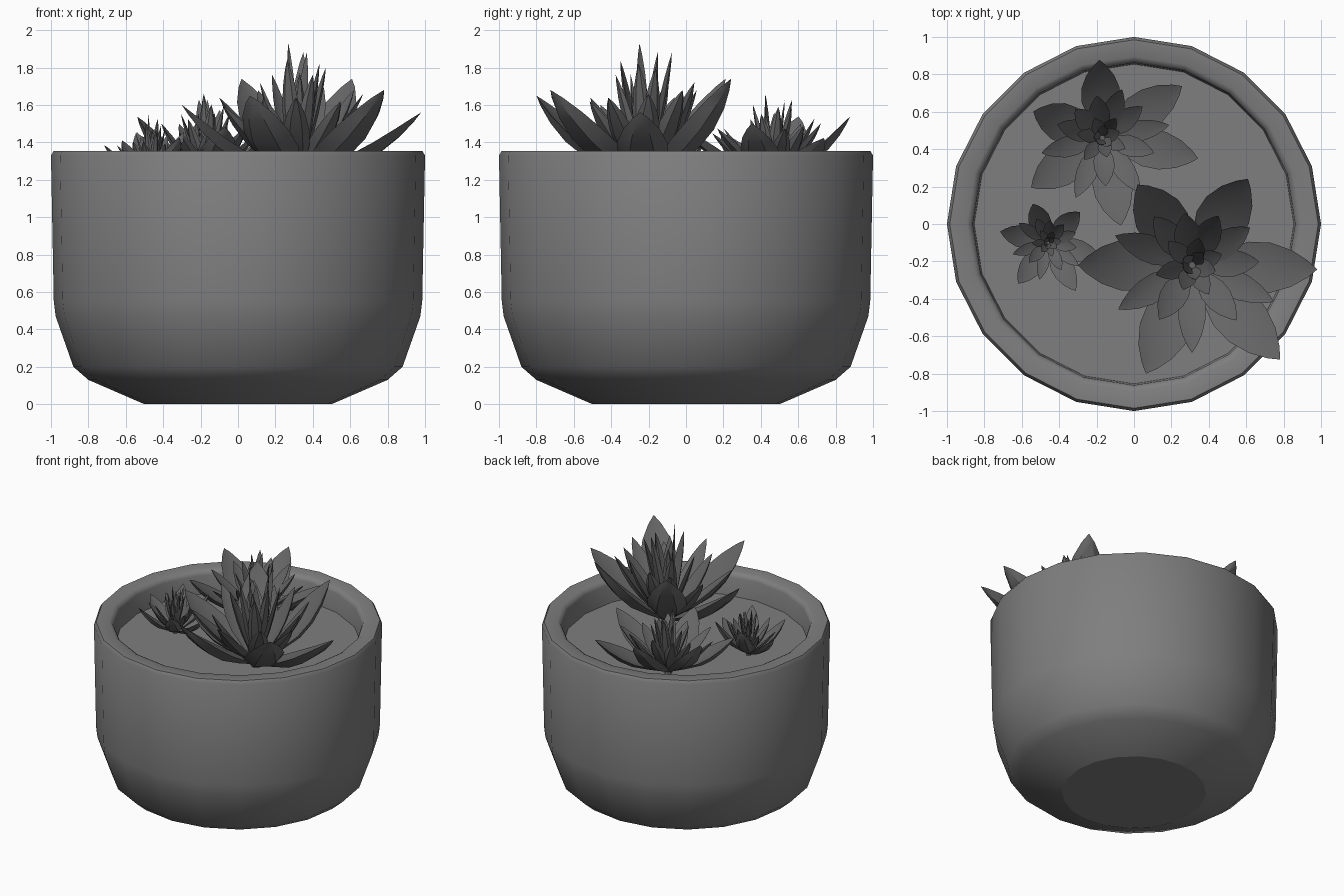
import bpy, bmesh, math
from mathutils import Vector

if "Cube" in bpy.data.objects:
    bpy.data.objects.remove(bpy.data.objects["Cube"])

SOIL = 1.18


def material(name, value):
    mat = bpy.data.materials.new(name)
    mat.diffuse_color = (value, value, value, 1)
    mat.use_nodes = True
    mat.node_tree.nodes["Principled BSDF"].inputs["Base Color"].default_value = mat.diffuse_color
    return mat


pot_grey = material("pot_grey", .21)
leaf_grey = material("leaf_grey", .13)


def make_object(name, bm, angle, mat):
    bmesh.ops.recalc_face_normals(bm, faces=bm.faces)
    mesh = bpy.data.meshes.new(name)
    bm.to_mesh(mesh)
    bm.free()
    mesh.materials.append(mat)
    ob = bpy.data.objects.new(name, mesh)
    bpy.context.collection.objects.link(ob)
    bpy.ops.object.select_all(action='DESELECT')
    ob.select_set(True)
    bpy.context.view_layer.objects.active = ob
    bpy.ops.object.shade_smooth_by_angle(angle=math.radians(angle))
    return ob


def lathe(name, profile, sides=20):
    bm = bmesh.new()
    verts = [bm.verts.new((r, 0, z)) for r, z in profile]
    edges = [bm.edges.new(pair) for pair in zip(verts, verts[1:])]
    bmesh.ops.spin(bm, geom=verts + edges, cent=(0, 0, 0), axis=(0, 0, 1),
                   angle=math.tau, steps=sides, use_duplicate=False)
    bmesh.ops.remove_doubles(bm, verts=bm.verts, dist=0.0005)
    return make_object(name, bm, 42, pot_grey)


def disc(name, radius, z, up):
    bm = bmesh.new()
    bmesh.ops.create_circle(bm, cap_ends=True, segments=20, radius=radius)
    ob = make_object(name, bm, 30, pot_grey)
    ob.location.z = z
    if (ob.data.polygons[0].normal.z > 0) != up:
        ob.data.flip_normals()
    # Line the corners up with the pot's corners
    ob.rotation_euler.z = math.atan2(ob.data.vertices[0].co.y, ob.data.vertices[0].co.x)


# Pot wall with rounded foot and thick rim, flat base, soil disc inside
lathe("pot_wall", [(0.5, 0), (0.8, 0.13), (0.88, 0.2), (0.975, 0.47),
                   (0.985, 0.55), (1.0, 1.33), (0.985, 1.355), (0.895, 1.355),
                   (0.872, 1.342), (0.862, 1.32), (0.85, 1.1)])
disc("pot_base", 0.5, 0, False)
disc("soil", 0.855, SOIL, True)


def add_leaf(bm, azimuth, reach, height, width, bow):
    a = math.radians(azimuth)
    out = Vector((math.cos(a), math.sin(a), 0))
    side = Vector((-out.y, out.x, 0))
    base = out * 0.012 + Vector((0, 0, 0.03))
    axis = out * reach + Vector((0, 0, height)) - base
    up = axis.cross(side).normalized()
    rings = []
    for t, w in ((0, .25), (.2, .6), (.42, .97), (.6, .96), (.78, .7), (.92, .32)):
        c = base + axis * t - up * bow * axis.length * math.sin(math.pi * t)
        h = w * width / 2
        offsets = (side * h + up * h * .15, -up * h * .08,
                   -side * h + up * h * .15, -side * h * .5 - up * h * .32,
                   side * h * .5 - up * h * .32)
        rings.append([bm.verts.new(c + o) for o in offsets])
    tip = bm.verts.new(base + axis)
    for r, s in zip(rings, rings[1:]):
        for i in range(5):
            j = (i + 1) % 5
            bm.faces.new((r[i], r[j], s[j], s[i]))
    for i in range(5):
        bm.faces.new((rings[-1][i], rings[-1][(i + 1) % 5], tip))
    bm.faces.new(rings[0])


# Leaf rings: (azimuth, reach, tip height)
outer = [(358, .67, .38), (57, .55, .56), (124, .52, .56),
         (180, .61, .42), (247, .63, .47), (313, .69, .50)]
middle = [(159, .44, .46), (98, .28, .50), (62, .30, .54), (33, .37, .50),
          (3, .36, .48), (336, .48, .46), (309, .38, .44), (270, .47, .46),
          (239, .34, .46), (211, .46, .42), (128, .33, .50)]
inner = [(20, .17, .62), (75, .15, .70), (135, .18, .58), (195, .2, .54),
         (250, .14, .66), (300, .18, .58), (345, .13, .64)]
core = [(50, .09, .70), (215, .05, .75), (285, .08, .59), (130, .06, .59)]


def plant(name, location, turn, scale):
    bm = bmesh.new()
    for ring, width, bow in ((outer, .28, .06), (middle, .15, .03),
                             (inner, .1, 0), (core, .08, 0)):
        for leaf in ring:
            add_leaf(bm, *leaf, width, bow)
    # Short stem in the middle
    stem = bmesh.ops.create_cone(bm, cap_ends=True, segments=8, radius1=.04,
                                 radius2=.02, depth=.08)["verts"]
    bmesh.ops.translate(bm, verts=stem, vec=(0, 0, .03))
    ob = make_object(name, bm, 40, leaf_grey)
    ob.location = (*location, SOIL)
    ob.rotation_euler.z = math.radians(turn)
    ob.scale = scale


plant("large_succulent", (.31, -.22), 0, (1, 1, 1))
plant("medium_succulent", (-.17, .46), 35, (.76, .76, .64))
plant("small_succulent", (-.46, -.10), -13, (.43, .43, .49))
